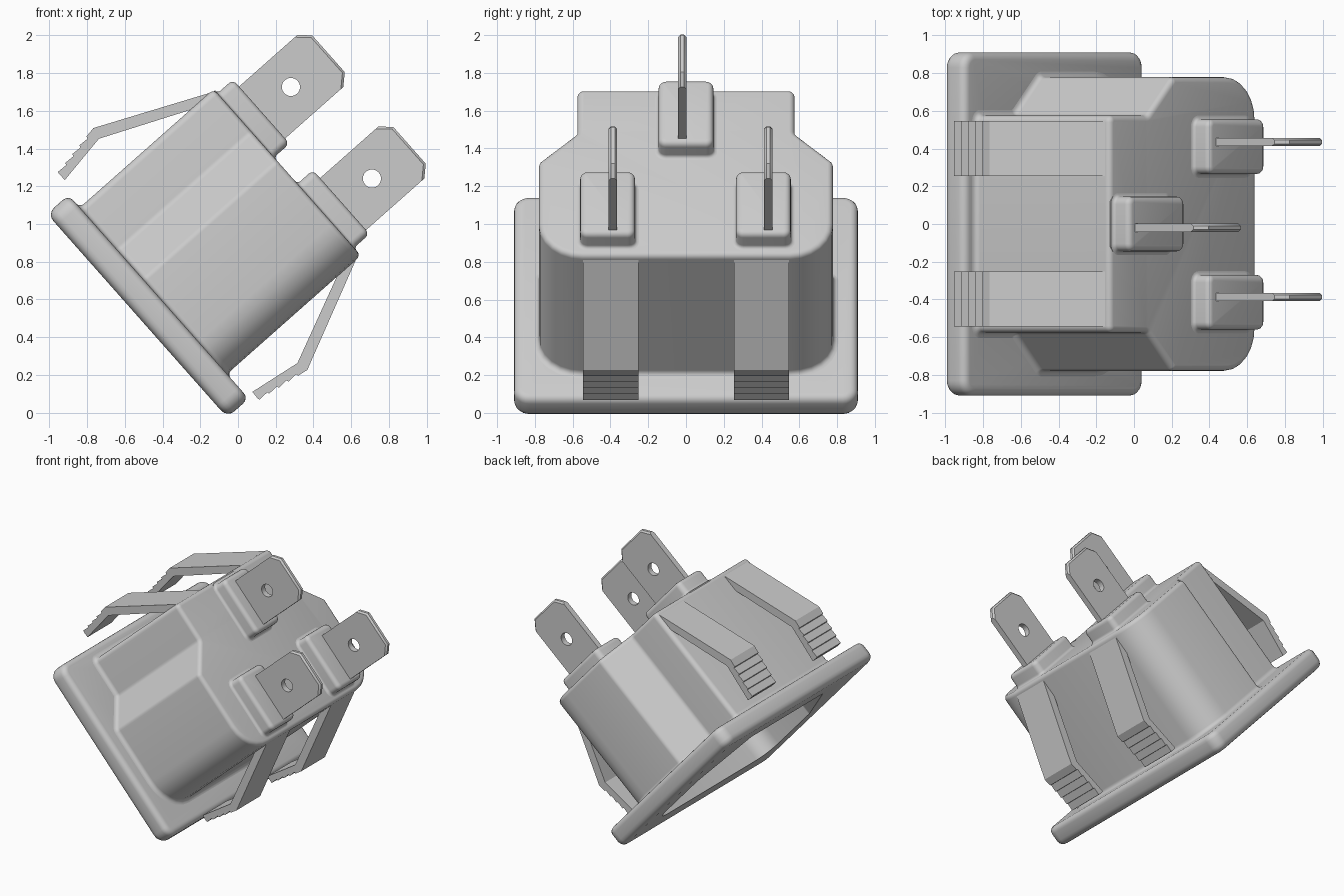
import bpy, bmesh, math
from mathutils import Matrix, Vector

cube = bpy.data.objects.get("Cube")
if cube:
    bpy.data.objects.remove(cube, do_unlink=True)

# Tilted frame: local X = width, local Y = up the face plate, local Z = insertion axis
TILT = math.radians(41.5)
C, S = math.cos(TILT), math.sin(TILT)
FRAME = Matrix(((0, -S, C, 0), (1, 0, 0, 0), (0, C, S, 0), (0, 0, 0, 1)))
MID = 0.782  # height of the body's middle plane

grey = bpy.data.materials.new("plain grey")
grey.use_nodes = True
grey.diffuse_color = (0.6, 0.6, 0.6, 1)
grey.node_tree.nodes["Principled BSDF"].inputs["Base Color"].default_value = (0.6, 0.6, 0.6, 1)


def rounded(corners, steps=6):
    """Outline from (x, y, radius) corners, each replaced by an arc."""
    out = []
    for i, (x, y, r) in enumerate(corners):
        p = Vector((x, y))
        if r == 0:
            out.append(p)
            continue
        a = (Vector(corners[i - 1][:2]) - p).normalized()
        b = (Vector(corners[(i + 1) % len(corners)][:2]) - p).normalized()
        half = a.angle(b) / 2
        centre = p + (a + b).normalized() * r / math.sin(half)
        start = (p + a * r / math.tan(half) - centre).normalized()
        end = (p + b * r / math.tan(half) - centre).normalized()
        out += [centre + start.slerp(end, k / steps).normalized() * r for k in range(steps + 1)]
    return out


def offset(pts, d):
    """Move a counter-clockwise outline outward by d."""
    if d == 0:
        return pts
    out = []
    for i, p in enumerate(pts):
        e1 = (p - pts[i - 1]).normalized()
        e2 = (pts[(i + 1) % len(pts)] - p).normalized()
        n1, n2 = Vector((e1.y, -e1.x)), Vector((e2.y, -e2.x))
        out.append(p + (n1 + n2) * d / (1 + n1.dot(n2)))
    return out


def loft(name, pts, levels, side=False, tip=None):
    """Stack offset outlines along the axis, or along the width if side is set."""
    bm = bmesh.new()
    rings = []
    for h, d in levels:
        rings.append([bm.verts.new((h, p.x, p.y) if side else (p.x, p.y, h))
                      for p in offset(pts, d)])
    n = len(pts)
    for lo, hi in zip(rings, rings[1:]):
        for i in range(n):
            bm.faces.new((lo[i], lo[(i + 1) % n], hi[(i + 1) % n], hi[i]))
    bm.faces.new(rings[0][::-1])
    bm.faces.new(rings[-1])
    if tip:  # chamfer the leading edges
        edges = [e for e in bm.edges if all(v.co.z > tip for v in e.verts)
                 and abs(e.verts[0].co.x - e.verts[1].co.x) < 0.001]
        bmesh.ops.bevel(bm, geom=edges, offset=0.012, segments=1, affect='EDGES')
    bmesh.ops.recalc_face_normals(bm, faces=bm.faces)
    mesh = bpy.data.meshes.new(name)
    bm.to_mesh(mesh)
    bm.free()
    mesh.materials.append(grey)
    ob = bpy.data.objects.new(name, mesh)
    bpy.context.collection.objects.link(ob)
    ob.matrix_world = FRAME
    return ob


def activate(ob):
    bpy.ops.object.select_all(action='DESELECT')
    ob.select_set(True)
    bpy.context.view_layer.objects.active = ob


def cut(ob, cutter):
    activate(ob)
    mod = ob.modifiers.new("cut", 'BOOLEAN')
    mod.operation, mod.solver, mod.object = 'DIFFERENCE', 'EXACT', cutter
    bpy.ops.object.modifier_apply(modifier=mod.name)


def smooth(ob):
    activate(ob)
    bpy.ops.object.shade_smooth_by_angle(angle=math.radians(35))


def box(x0, x1, y0, y1, r):
    return rounded([(x0, y0, r), (x1, y0, r), (x1, y1, r), (x0, y1, r)])


def rounding(h, r, sign=1):
    """Levels of a quarter-round edge that closes at height h."""
    arc = [(h - sign * r * (1 - math.sin(t)), -r * (1 - math.cos(t)))
           for t in (math.pi / 8 * k for k in range(5))]
    return arc[::sign]


def flare(h, r):
    """Levels of a concave fillet rising from height h."""
    return [(h + r * (1 - math.cos(t)), r * (1 - math.sin(t)))
            for t in (math.pi / 8 * k for k in range(5))]


# Face plate and housing
flange = loft("face_plate", box(-0.91, 0.91, 0.018, 1.46, 0.08),
              rounding(-0.06, 0.05, -1) + rounding(0.092, 0.04))
half = [(0.778, 0.192, 0.23), (0.778, 0.86, 0.04), (0.575, 1.065, 0.04), (0.575, 1.37, 0.035)]
shell = rounded(half + [(-x, y, r) for x, y, r in half[::-1]])
housing = loft("housing", shell, [(0.05, 0.03)] + flare(0.092, 0.03) + rounding(1.04, 0.03))

# Socket cavity
half = [(0.69, 0.27, 0.14), (0.69, 0.81, 0.03), (0.44, 1.25, 0.03)]
cavity = loft("cavity_cutter", rounded(half + [(-x, y, r) for x, y, r in half[::-1]]),
              [(-0.2, 0), (0.9, 0)])
cavity.hide_render = True
for part in (flange, housing):
    cut(part, cavity)
    smooth(part)
bpy.data.objects.remove(cavity, do_unlink=True)

# Terminals: boss, drilled blade and contact pin
for name, x, blade_x, low, mid, pin_y in (("left", 0.41, 0.435, 0.247, 0.459, 0.67),
                                          ("centre", 0, -0.02, 0.887, 1.107, 0.9),
                                          ("right", -0.415, -0.387, 0.247, 0.459, 0.67)):
    boss = loft(name + "_boss", box(x - 0.145, x + 0.145, low, low + 0.453, 0.04),
                [(1.0, 0.02)] + flare(1.04, 0.02) + rounding(1.15, 0.03))
    smooth(boss)
    outline = rounded([(mid - 0.184, 1.08, 0), (mid + 0.184, 1.08, 0), (mid + 0.184, 1.562, 0),
                       (mid + 0.13, 1.62, 0), (mid - 0.13, 1.62, 0), (mid - 0.184, 1.562, 0)])
    blade = loft(name + "_blade", outline, [(blade_x - 0.022, 0), (blade_x + 0.022, 0)],
                 side=True, tip=1.5)
    drill = loft("drill_cutter", box(mid - 0.048, mid + 0.048, 1.306, 1.402, 0.0475),
                 [(blade_x - 0.1, 0), (blade_x + 0.1, 0)], side=True)
    drill.hide_render = True
    cut(blade, drill)
    smooth(blade)
    bpy.data.objects.remove(drill, do_unlink=True)
    pin = loft(name + "_pin", box(x - 0.058, x + 0.058, pin_y - 0.115, pin_y + 0.115, 0.03),
               [(0.92, 0)] + rounding(0.2, 0.025, -1)[::-1])
    smooth(pin)

# Snap clips with a toothed outer tip, mirrored above and below
root, knee, end = Vector((1.36, 1.03)), Vector((1.638, 0.425)), Vector((1.588, 0.128))
teeth = [knee]
for i in range(5):
    teeth += [knee.lerp(end, (i + 0.95) / 5), knee.lerp(end, (i + 1) / 5) - Vector((0.012, 0))]
profile = [Vector((1.32, 1.03)), root] + teeth + [
    Vector((1.532, 0.13)), Vector((1.576, 0.41)), Vector((1.34, 0.94))]
for level, flip in (("upper", False), ("lower", True)):
    pts = [Vector((2 * MID - p.x, p.y)) if flip else p for p in profile]
    for side_name, x in (("left", 0.4), ("right", -0.398)):
        loft(f"{level}_{side_name}_clip", pts, [(x - 0.146, 0), (x + 0.146, 0)], side=True)
